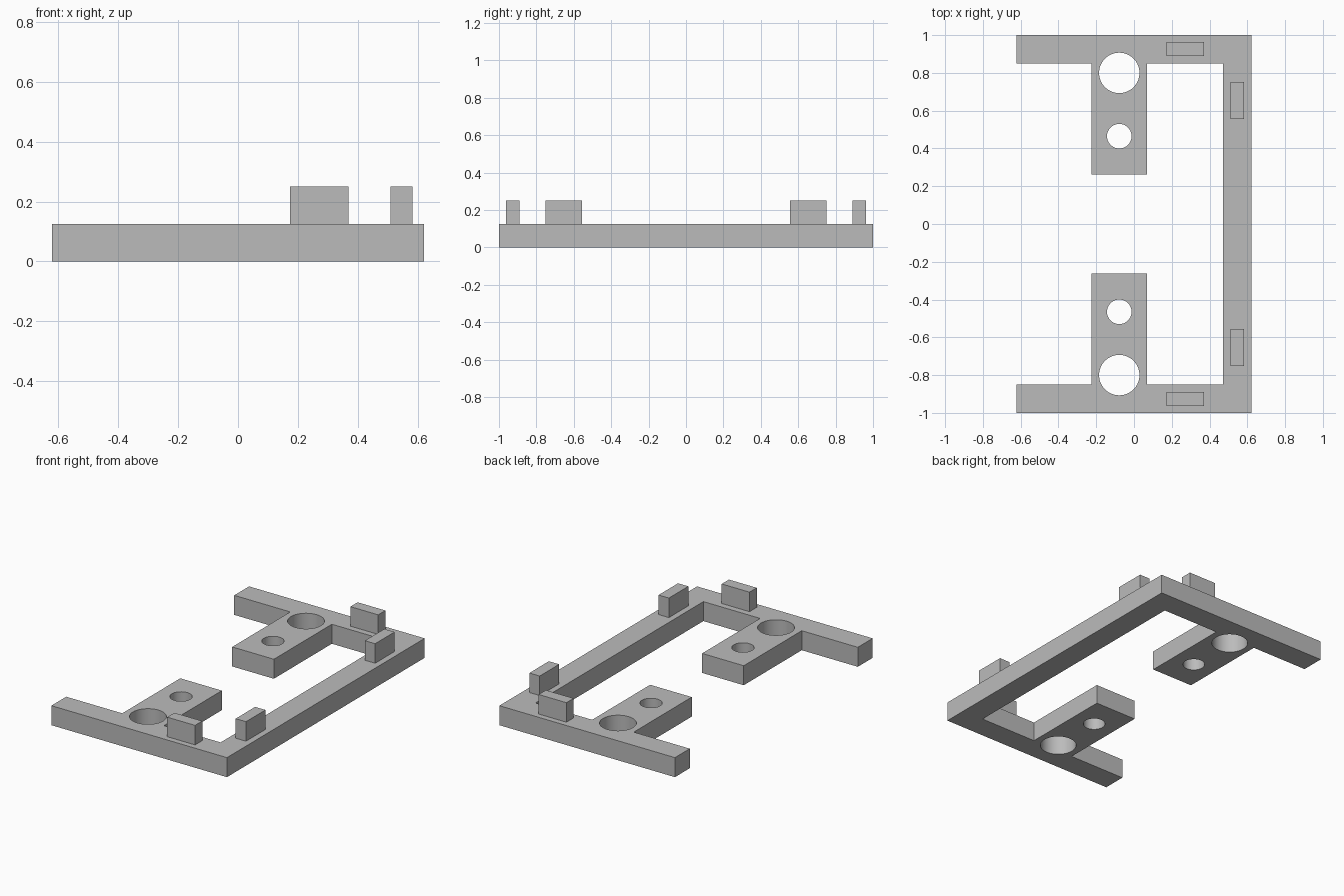
import bpy
import bmesh

cube = bpy.data.objects.get("Cube")
if cube:
    bpy.data.objects.remove(cube, do_unlink=True)

THICK = 0.125

grey = bpy.data.materials.new("plain grey")
grey.use_nodes = True
colour = (0.5, 0.5, 0.5, 1)
grey.diffuse_color = colour
grey.node_tree.nodes["Principled BSDF"].inputs["Base Color"].default_value = colour


def add_object(name, bm):
    bmesh.ops.recalc_face_normals(bm, faces=bm.faces)
    mesh = bpy.data.meshes.new(name)
    bm.to_mesh(mesh)
    bm.free()
    mesh.materials.append(grey)
    obj = bpy.data.objects.new(name, mesh)
    bpy.context.collection.objects.link(obj)
    return obj


def extrude_outline(name, points, z0, height):
    bm = bmesh.new()
    face = bm.faces.new([bm.verts.new((x, y, z0)) for x, y in points])
    result = bmesh.ops.extrude_face_region(bm, geom=[face])
    verts = [v for v in result["geom"] if isinstance(v, bmesh.types.BMVert)]
    bmesh.ops.translate(bm, verts=verts, vec=(0, 0, height))
    return add_object(name, bm)


# Frame: one outline with two arms and an inward mounting tab on each
half = [(0.622, 1), (-0.622, 1), (-0.622, 0.85), (-0.225, 0.85),
        (-0.225, 0.263), (0.07, 0.263), (0.07, 0.85), (0.472, 0.85)]
outline = half + [(x, -y) for x, y in reversed(half)]
frame = extrude_outline("frame", outline, 0, THICK)

# Round holes through the tabs
for side in (1, -1):
    for y, radius in ((0.8, 0.107), (0.465, 0.065)):
        bpy.ops.mesh.primitive_cylinder_add(
            vertices=64, radius=radius, depth=4 * THICK,
            location=(-0.078, side * y, THICK / 2))
        cutter = bpy.context.object
        cutter.name = "hole_cutter"
        cutter.data.materials.append(grey)
        cut = frame.modifiers.new("hole", "BOOLEAN")
        cut.operation = "DIFFERENCE"
        cut.solver = "EXACT"
        cut.object = cutter
        bpy.context.view_layer.objects.active = frame
        bpy.ops.object.modifier_apply(modifier=cut.name)
        bpy.data.objects.remove(cutter, do_unlink=True)

bpy.ops.object.select_all(action="DESELECT")
frame.select_set(True)
bpy.context.view_layer.objects.active = frame
bpy.ops.object.shade_smooth_by_angle()

# Upright pegs near each corner
for side, end in ((1, "back"), (-1, "front")):
    for name, x0, x1, y0, y1 in (("arm_peg", 0.173, 0.37, 0.89, 0.963),
                                 ("spine_peg", 0.51, 0.583, 0.555, 0.752)):
        corners = [(x0, side * y0), (x1, side * y0), (x1, side * y1), (x0, side * y1)]
        extrude_outline(f"{end}_{name}", corners, THICK, THICK)
